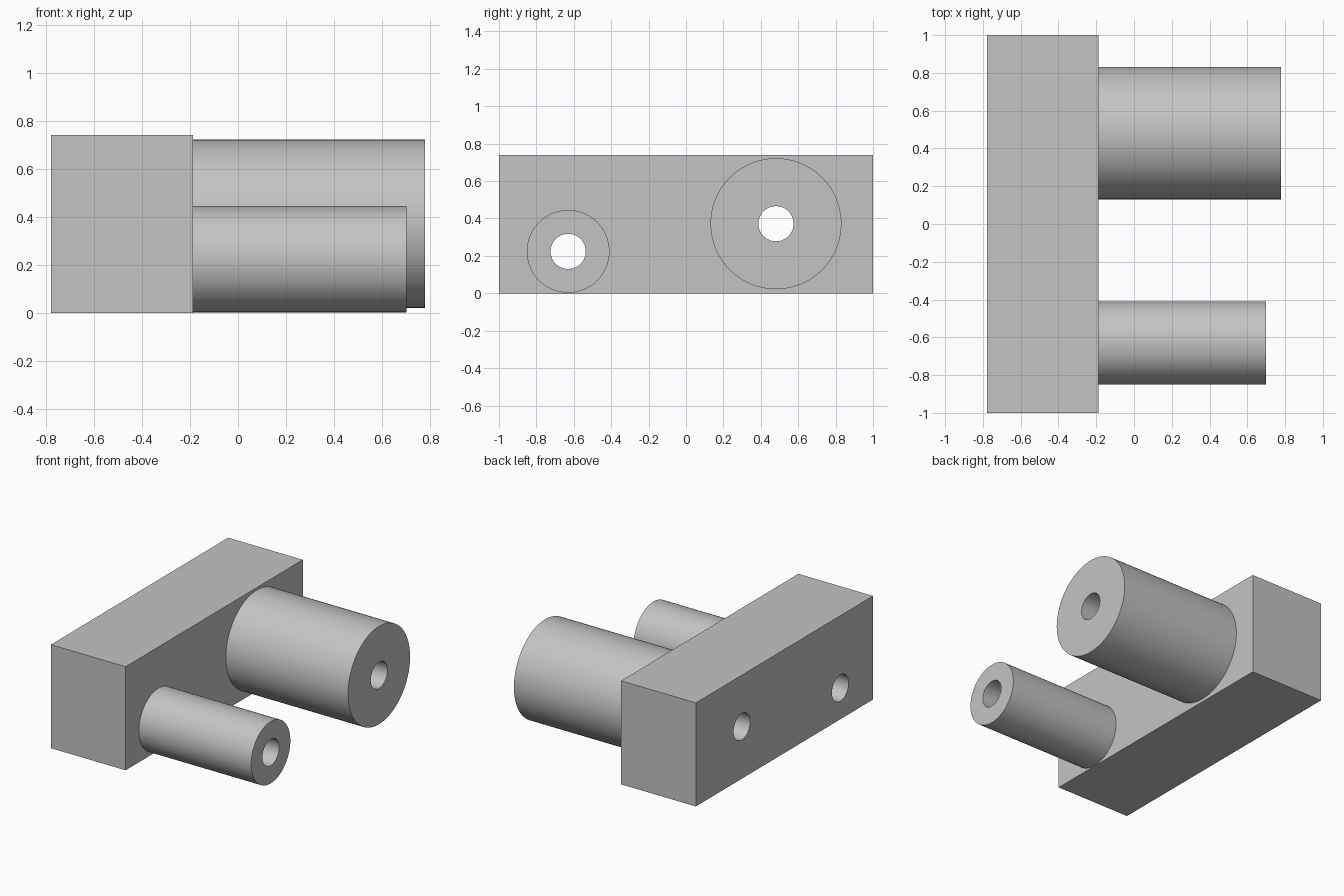
import bpy
import bmesh
import math

if "Cube" in bpy.data.objects:
    bpy.data.objects.remove(bpy.data.objects["Cube"], do_unlink=True)

SEGMENTS = 96
BACK, FACE = -0.778, -0.188      # block extent along x
HEIGHT = 0.74
BORE = 0.094

grey = bpy.data.materials.new("plain grey")
grey.use_nodes = True
grey.diffuse_color = (0.55, 0.55, 0.55, 1)
grey.node_tree.nodes["Principled BSDF"].inputs["Base Color"].default_value = grey.diffuse_color


def activate(obj):
    bpy.ops.object.select_all(action='DESELECT')
    obj.select_set(True)
    bpy.context.view_layer.objects.active = obj


def smooth(obj):
    activate(obj)
    bpy.ops.object.shade_smooth_by_angle(angle=math.radians(30))


def tube(name, y, z, radius, end):
    """Hollow cylinder along x, spun from its rectangular section."""
    bm = bmesh.new()
    section = [(FACE, BORE), (FACE, radius), (end, radius), (end, BORE)]
    verts = [bm.verts.new((x, y, z + r)) for x, r in section]
    edges = [bm.edges.new((verts[i], verts[(i + 1) % 4])) for i in range(4)]
    bmesh.ops.spin(bm, geom=verts + edges, cent=(0, y, z), axis=(1, 0, 0),
                   angle=math.tau, steps=SEGMENTS)
    bmesh.ops.remove_doubles(bm, verts=bm.verts, dist=0.0005)
    bmesh.ops.recalc_face_normals(bm, faces=bm.faces)
    mesh = bpy.data.meshes.new(name)
    bm.to_mesh(mesh)
    bm.free()
    obj = bpy.data.objects.new(name, mesh)
    bpy.context.collection.objects.link(obj)
    mesh.materials.append(grey)
    smooth(obj)


def drill(obj, y, z):
    """Cut a through hole along x."""
    bpy.ops.mesh.primitive_cylinder_add(
        vertices=SEGMENTS, radius=BORE, depth=1,
        location=((BACK + FACE) / 2, y, z), rotation=(0, math.pi / 2, 0))
    cutter = bpy.context.object
    cutter.name = "hole_cutter"
    cutter.hide_render = True
    cutter.data.materials.append(grey)
    mod = obj.modifiers.new("hole", 'BOOLEAN')
    mod.operation = 'DIFFERENCE'
    mod.solver = 'EXACT'
    mod.object = cutter
    activate(obj)
    bpy.ops.object.modifier_apply(modifier=mod.name)
    bpy.data.objects.remove(cutter, do_unlink=True)


# Rectangular block
bpy.ops.mesh.primitive_cube_add(size=1, location=((BACK + FACE) / 2, 0, HEIGHT / 2))
block = bpy.context.object
block.name = "block"
block.scale = (FACE - BACK, 2, HEIGHT)
bpy.ops.object.transform_apply(location=True, rotation=False, scale=True)
block.data.materials.append(grey)

# Tubes, each with its bore continued through the block
for name, y, z, radius, end in (("large_tube", 0.481, 0.372, 0.35, 0.778),
                                ("small_tube", -0.63, 0.224, 0.221, 0.70)):
    tube(name, y, z, radius, end)
    drill(block, y, z)
smooth(block)
